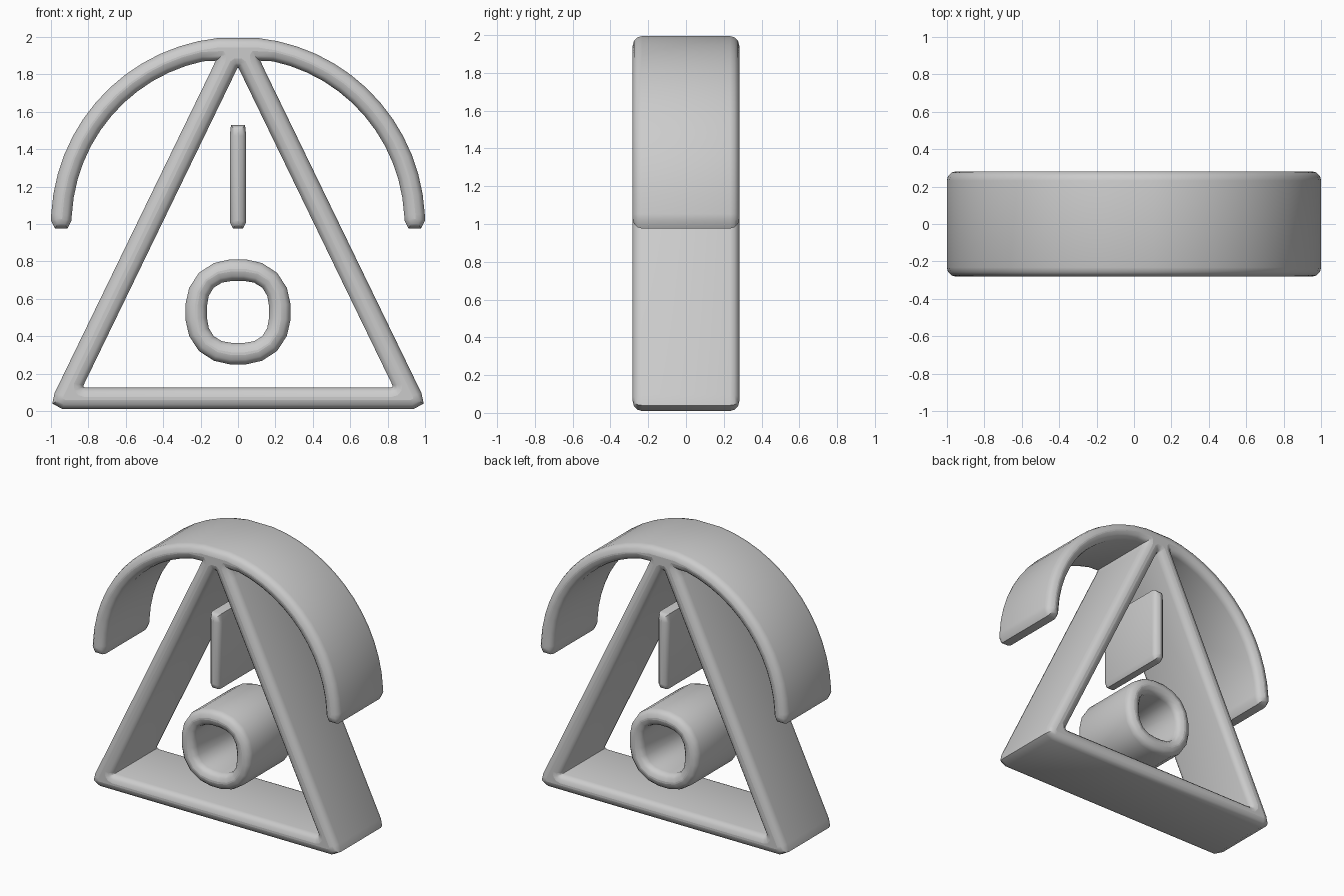
import bpy
import math

cube = bpy.data.objects.get("Cube")
if cube:
    bpy.data.objects.remove(cube, do_unlink=True)

grey = bpy.data.materials.new("light_grey")
grey.use_nodes = True
colour = (0.6, 0.6, 0.6, 1)
grey.diffuse_color = colour
grey.node_tree.nodes["Principled BSDF"].inputs["Base Color"].default_value = colour

HALF_DEPTH = 0.282
ROUND = 0.05


def slab(name, outlines, radius=ROUND):
    """Filled outlines in x, z, grown by a rounded edge and extruded along y."""
    data = bpy.data.curves.new(name, "CURVE")
    data.dimensions = "2D"
    data.fill_mode = "BOTH"
    data.extrude = HALF_DEPTH - radius
    data.bevel_depth = radius
    data.bevel_resolution = 2
    for pts in outlines:
        line = data.splines.new("POLY")
        line.points.add(len(pts) - 1)
        for p, (x, z) in zip(line.points, pts):
            p.co = (x, z, 0, 1)
        line.use_cyclic_u = True
    obj = bpy.data.objects.new(name, data)
    bpy.context.collection.objects.link(obj)
    obj.rotation_euler.x = math.pi / 2
    bpy.ops.object.select_all(action="DESELECT")
    obj.select_set(True)
    bpy.context.view_layer.objects.active = obj
    bpy.ops.object.convert(target="MESH")
    obj = bpy.context.object
    bpy.ops.object.transform_apply(location=False, rotation=True, scale=False)
    obj.data.materials.clear()
    obj.data.materials.append(grey)
    bpy.ops.object.shade_smooth_by_angle(angle=math.radians(35))
    return obj


def mirrored(half):
    """Close a right-hand half outline with its mirror image."""
    return half + [(-x, z) for x, z in reversed(half) if x > 1e-6]


def arc(radius, start, end, steps):
    angles = [math.radians(start + (end - start) * i / steps) for i in range(steps + 1)]
    return [(radius * math.cos(a), 1 + radius * math.sin(a)) for a in angles]


def squircle(radius, power, z, steps):
    pts = []
    for i in range(steps):
        a = 2 * math.pi * (i + 0.5) / steps
        c, s = math.cos(a), math.sin(a)
        r = radius / (abs(c) ** power + abs(s) ** power) ** (1 / power)
        pts.append((r * c, z + r * s))
    return pts


# Arch and triangle frame share one outline, with a triangular opening
outer = arc(0.95, 84, 3, 13)
outer += [(0.95, 1.03), (0.948, 1.026), (0.942, 1.026), (0.94, 1.03)]
outer += arc(0.94, 3, 78, 12)
outer += [(0.078, 1.925), (0.064, 1.905), (0.066, 1.87)]
outer += [(0.098, 1.8), (0.933, 0.08), (0.936, 0.066), (0.925, 0.06)]
opening = [(0.02, 1.885), (0.042, 1.868), (0.877, 0.147), (0.875, 0.11),
           (0.855, 0.085), (0.82, 0.075)]
slab("arch_and_triangle_frame", [mirrored(outer), mirrored(opening)])

# Upright blade below the apex
blade = [(0.002, 1.488), (0.004, 1.47), (0.004, 1.02), (0.002, 1.016)]
slab("upright_blade", [mirrored(blade)], 0.04)

# Open tube with slightly squared walls
slab("round_tube", [squircle(0.232, 2.35, 0.53, 20), squircle(0.217, 2.6, 0.53, 20)])
